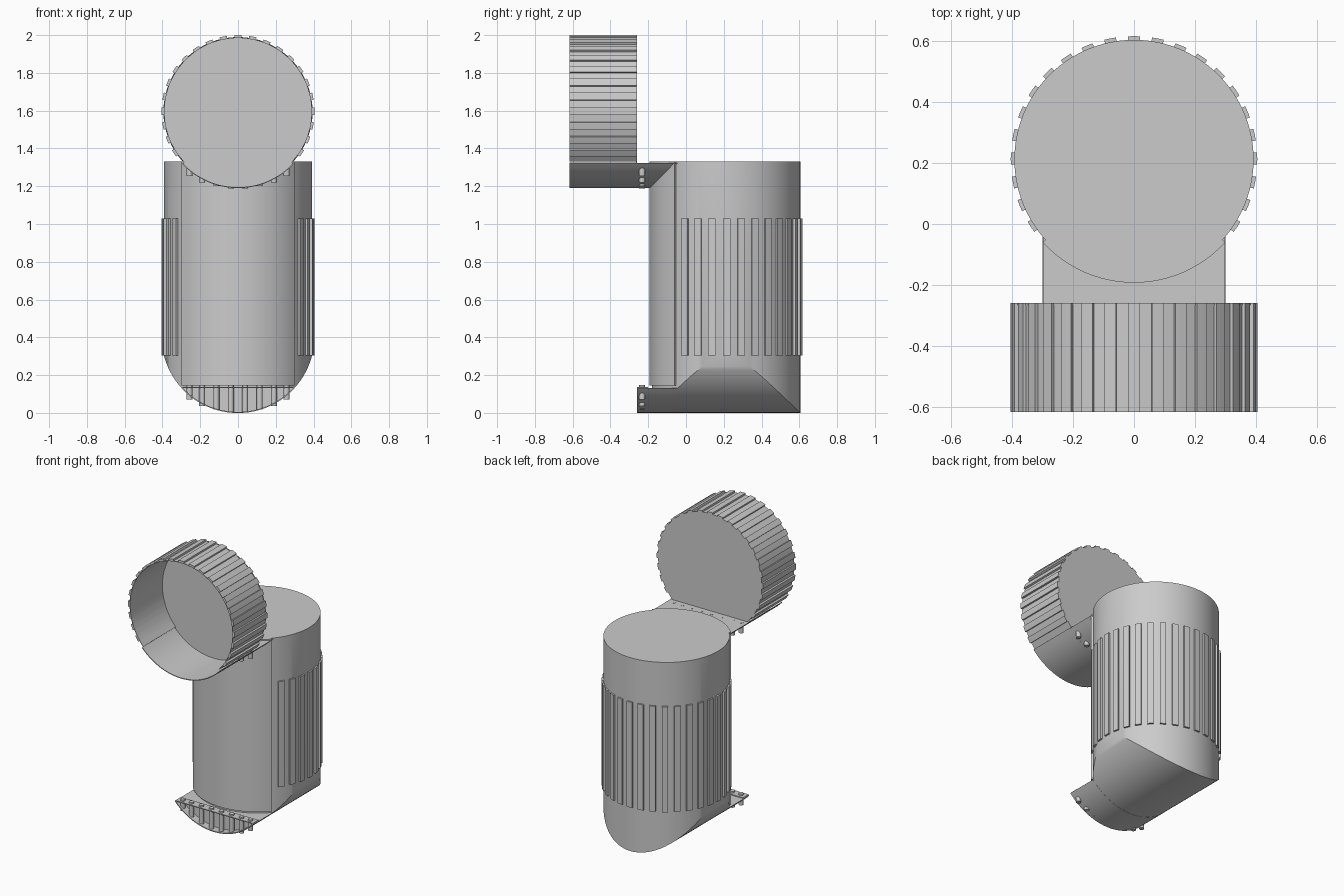
import bpy, math
from math import sin, cos, sqrt, radians

if "Cube" in bpy.data.objects:
    bpy.data.objects.remove(bpy.data.objects["Cube"])

R, RI = 0.405, 0.393          # ridged and plain radius
CY = 0.212                    # body axis
FOOT_Z, CAP_Z = 0.405, 1.595  # axes of the lying cylinders
END = radians(132.2)          # where the ridges stop
FULL = radians(360) - END


def make(name, verts, faces, smooth=True):
    me = bpy.data.meshes.new(name)
    me.from_pydata(verts, [], faces)
    me.validate()
    ob = bpy.data.objects.new(name, me)
    bpy.context.collection.objects.link(ob)
    bpy.ops.object.select_all(action='DESELECT')
    ob.select_set(True)
    bpy.context.view_layer.objects.active = ob
    bpy.ops.object.mode_set(mode='EDIT')
    bpy.ops.mesh.select_all(action='SELECT')
    bpy.ops.mesh.normals_make_consistent(inside=False)
    bpy.ops.object.mode_set(mode='OBJECT')
    if smooth:
        bpy.ops.object.shade_smooth_by_angle(angle=radians(30))
    return ob


def place(r, a, h, axis, c):
    # polar point around an upright (z) or lying (y) axis
    if axis == 'z':
        return (r * sin(a), c + r * cos(a), h)
    return (r * sin(a), h, c + r * cos(a))


def band(name, outline, inner, lo, hi, axis, c):
    # open curved wall: outline is a list of (radius, angle)
    n = len(outline)
    verts = []
    for r, a in outline:
        verts += [place(r, a, lo, axis, c), place(r, a, hi, axis, c),
                  place(inner, a, hi, axis, c), place(inner, a, lo, axis, c)]
    faces = [(0, 1, 2, 3), tuple(4 * n - 4 + k for k in range(4))]
    for i in range(n - 1):
        p, q = 4 * i, 4 * i + 4
        for k in range(4):
            m = (k + 1) % 4
            faces.append((p + k, p + m, q + m, q + k))
    return make(name, verts, faces)


def prism(name, pts, lo, hi, axis, c):
    n = len(pts)
    verts = [place(r, a, h, axis, c) for h in (lo, hi) for r, a in pts]
    faces = [tuple(range(n)), tuple(range(n, 2 * n))]
    faces += [(i, (i + 1) % n, n + (i + 1) % n, n + i) for i in range(n)]
    return make(name, verts, faces)


def arc(r, a0, a1, n):
    return [(r, a0 + (a1 - a0) * i / n) for i in range(n + 1)]


def ridges():
    # alternating ribs and grooves, one rib centred
    pitch, e = radians(11.2), 0.0005
    pts = [(RI, -END)]
    for k in range(-11, 12):
        a, b = (k - 0.25) * pitch, (k + 0.25) * pitch
        pts += [(RI, a - e), (R, a + e), (R, (a + b) / 2), (R, b - e), (RI, b + e)]
    return pts + [(RI, END)]


# Upright body, its underside rounded by the lying cylinder
N = 48
xs = [-RI * cos(math.pi * i / N) for i in range(N + 1)]
verts, faces = [], []
for x in xs:
    w = sqrt(max(0, RI * RI - x * x))
    zb = FOOT_Z - sqrt(R * R - x * x)
    verts += [(x, CY - w, zb), (x, CY + w, zb), (x, CY + w, 1.33), (x, CY - w, 1.33)]
for i in range(N):
    p, q = 4 * i, 4 * i + 4
    for k in range(4):
        m = (k + 1) % 4
        f = (p + k, p + m, q + m, q + k)
        if k % 2 == 0 and i == 0:        # pointed ends collapse to triangles
            f = (0, q + m, q + k)
        elif k == 0 and i == N - 1:
            f = (p, p + 1, q)
        elif k == 2 and i == N - 1:
            f = (p + 2, p + 3, q + 2)
        if i == 0:
            f = {0: (0, 5, 4), 1: (0, 2, 6, 5), 2: (2, 7, 6), 3: (0, 4, 7, 2)}[k]
        if i == N - 1:
            f = {0: (p, p + 1, q), 1: (p + 1, p + 2, q + 2, q),
                 2: (p + 2, p + 3, q + 2), 3: (p + 3, p, q, q + 2)}[k]
        faces.append(f)
make("body", verts, faces)

# Front panel and ridged grip around the body
band("front_panel", arc(R, END, FULL, 24), 0.385, 0.145, 1.33, 'z', CY)
band("body_grip", ridges(), 0.385, 0.305, 1.03, 'z', CY)

# Open cap: ridged wall, plain lower wall, back disc
band("cap_grip", ridges(), 0.389, -0.617, -0.26, 'y', CAP_Z)
band("cap_lower_wall", arc(R, END, FULL, 24), 0.400, -0.617, -0.26, 'y', CAP_Z)
prism("cap_disc", arc(0.395, 0, 2 * math.pi * 63 / 64, 63), -0.266, -0.26, 'y', CAP_Z)

# Neck joining cap and body; foot below
segment = arc(R, END, FULL, 24)
prism("neck", [(r * 0.995, a) for r, a in segment], -0.263, -0.04, 'y', CAP_Z - 0.002)
prism("foot", segment, -0.205, -0.04, 'y', FOOT_Z - 0.001)

# Hollow lip at the front of the foot
band("foot_lip", segment, 0.399, -0.26, -0.2, 'y', FOOT_Z - 0.001)
bpy.ops.mesh.primitive_cube_add(size=1, location=(0, -0.23, 0.135))
lip = bpy.context.object
lip.name = "foot_lip_top"
lip.scale = (0.59, 0.06, 0.006)

# Rows of pins through the foot and the neck
for label, base in (("foot", 0.0), ("neck", 1.183)):
    for side in (-1, 1):
        for x, bottom in ((0.038, 0.006), (0.115, 0.018), (0.19, 0.036), (0.257, 0.07)):
            top = 0.148 if base == 0 else 0.14
            bpy.ops.mesh.primitive_cylinder_add(
                vertices=16, radius=0.016, depth=top - bottom,
                location=(side * x, -0.232, base + (top + bottom) / 2))
            bpy.context.object.name = label + "_pin"
            bpy.ops.object.shade_smooth_by_angle(angle=radians(30))
